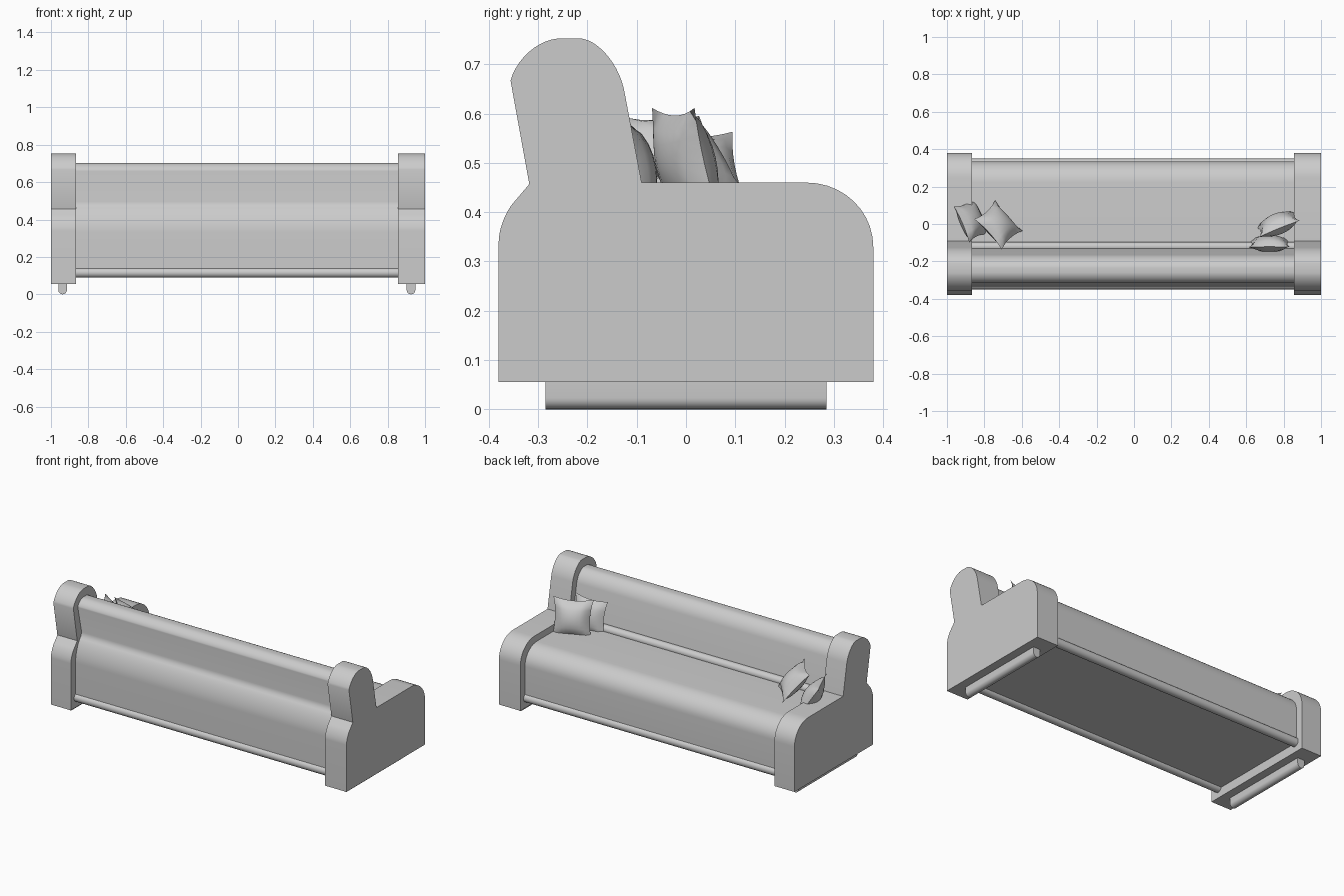
import bpy, bmesh, math
from mathutils import Vector, Matrix

cube = bpy.data.objects.get("Cube")
if cube:
    bpy.data.objects.remove(cube, do_unlink=True)

grey = bpy.data.materials.new("grey fabric")
grey.use_nodes = True
colour = (0.6, 0.6, 0.6, 1)
grey.diffuse_color = colour
grey.node_tree.nodes["Principled BSDF"].inputs["Base Color"].default_value = colour


def finish(name, bm, angle=35):
    bmesh.ops.recalc_face_normals(bm, faces=bm.faces)
    mesh = bpy.data.meshes.new(name)
    bm.to_mesh(mesh)
    bm.free()
    mesh.materials.append(grey)
    obj = bpy.data.objects.new(name, mesh)
    bpy.context.collection.objects.link(obj)
    bpy.ops.object.select_all(action='DESELECT')
    obj.select_set(True)
    bpy.context.view_layer.objects.active = obj
    bpy.ops.object.shade_smooth_by_angle(angle=math.radians(angle))
    return obj


def arc(p, corner, q, n=10):
    """Elliptical rounding from p to q around a corner point."""
    p, c, q = Vector(p), Vector(corner), Vector(q)
    turns = [i / n * math.pi / 2 for i in range(n + 1)]
    return [tuple(c + (p - c) * (1 - math.sin(t)) + (q - c) * (1 - math.cos(t))) for t in turns]


def extrude(name, profile, place, start, end):
    """Sweep a closed profile between two positions along one axis."""
    bm = bmesh.new()
    face = bm.faces.new([bm.verts.new(place(a, b, start)) for a, b in profile])
    moved = bmesh.ops.extrude_face_region(bm, geom=[face])
    shift = Vector(place(0, 0, end)) - Vector(place(0, 0, start))
    bmesh.ops.translate(bm, verts=[v for v in moved["geom"] if isinstance(v, bmesh.types.BMVert)], vec=shift)
    return finish(name, bm)


def along_x(a, b, s):
    return (s, a, b)


def along_y(a, b, s):
    return (a, s, b)


INNER_RIGHT, INNER_LEFT = -0.865, 0.855

# Rounded end panels: arm and wing in one silhouette
panel = [(-0.38, 0.055), (0.38, 0.055)]
panel += arc((0.38, 0.33), (0.38, 0.46), (0.245, 0.46))
panel += [(-0.09, 0.46)]
panel += arc((-0.126, 0.65), (-0.146, 0.74), (-0.21, 0.752))
panel += arc((-0.262, 0.752), (-0.335, 0.745), (-0.356, 0.667))
panel += [(-0.318, 0.457)]
panel += arc((-0.345, 0.425), (-0.38, 0.39), (-0.38, 0.34))
extrude("right_end_panel", panel, along_x, -1, INNER_RIGHT)
extrude("left_end_panel", panel, along_x, INNER_LEFT, 1)

# Seat and backrest body, set in from the panels
body = [(-0.335, 0.11), (0.335, 0.11)]
body += arc((0.335, 0.31), (0.335, 0.42), (0.22, 0.42))
body += [(-0.125, 0.42)]
body += arc((-0.165, 0.63), (-0.18, 0.70), (-0.235, 0.703))
body += arc((-0.26, 0.703), (-0.305, 0.70), (-0.313, 0.66))
body += [(-0.276, 0.495)]
body += arc((-0.285, 0.47), (-0.335, 0.42), (-0.335, 0.33))
extrude("seat_and_back", body, along_x, INNER_RIGHT, INNER_LEFT)

# Round piping along the lower edges and the seat joint
for name, y, z in (("back_piping", -0.323, 0.115), ("front_piping", 0.323, 0.115),
                   ("seat_piping", -0.122, 0.425)):
    ring = [(y + 0.026 * math.cos(i * math.pi / 10), z + 0.026 * math.sin(i * math.pi / 10))
            for i in range(20)]
    extrude(name, ring, along_x, INNER_RIGHT, INNER_LEFT)

# Runner feet with rounded undersides
for name, x in (("right_runner", -0.938), ("left_runner", 0.925)):
    half = 0.023
    foot = [(x + half, 0.056), (x - half, 0.056)]
    foot += [(x - half * math.cos(i * math.pi / 12), half - half * math.sin(i * math.pi / 12))
             for i in range(13)]
    extrude(name, foot, along_y, -0.285, 0.285)


def cushion(name, centre, yaw, lean, size=0.22, thick=0.05, n=8):
    """Puffed square with pinched corners, facing yaw and leaning back."""
    bm = bmesh.new()
    bmesh.ops.create_grid(bm, x_segments=n, y_segments=n, size=1)
    back = bmesh.ops.duplicate(bm, geom=bm.faces[:] + bm.edges[:] + bm.verts[:])["geom"]
    rear = {v for v in back if isinstance(v, bmesh.types.BMVert)}
    for v in bm.verts:
        a, b = v.co.x, v.co.y
        puff = max(0, (1 - a * a) * (1 - b * b)) ** 0.6
        pinch_a = 1 - 0.14 * (1 - b * b)
        pinch_b = 1 - 0.14 * (1 - a * a)
        v.co = (a * pinch_a * size / 2, b * pinch_b * size / 2,
                thick * puff * (-1 if v in rear else 1))
    bmesh.ops.remove_doubles(bm, verts=bm.verts, dist=0.0005)
    turn = (Matrix.Translation(centre) @ Matrix.Rotation(math.radians(yaw + 90), 4, 'Z')
            @ Matrix.Rotation(math.radians(90 - lean), 4, 'X'))
    bmesh.ops.transform(bm, matrix=turn, verts=bm.verts)
    return finish(name, bm, 50)


# Scatter cushions, two at each end
cushion("right_front_cushion", (-0.725, -0.005, 0.515), 42, 43)
cushion("right_back_cushion", (-0.87, 0.02, 0.475), 23, 33, 0.21)
cushion("left_front_cushion", (0.768, 0.0, 0.5), 112, 14, 0.23, 0.055)
cushion("left_back_cushion", (0.725, -0.105, 0.485), 90, 10, 0.22, 0.045)
